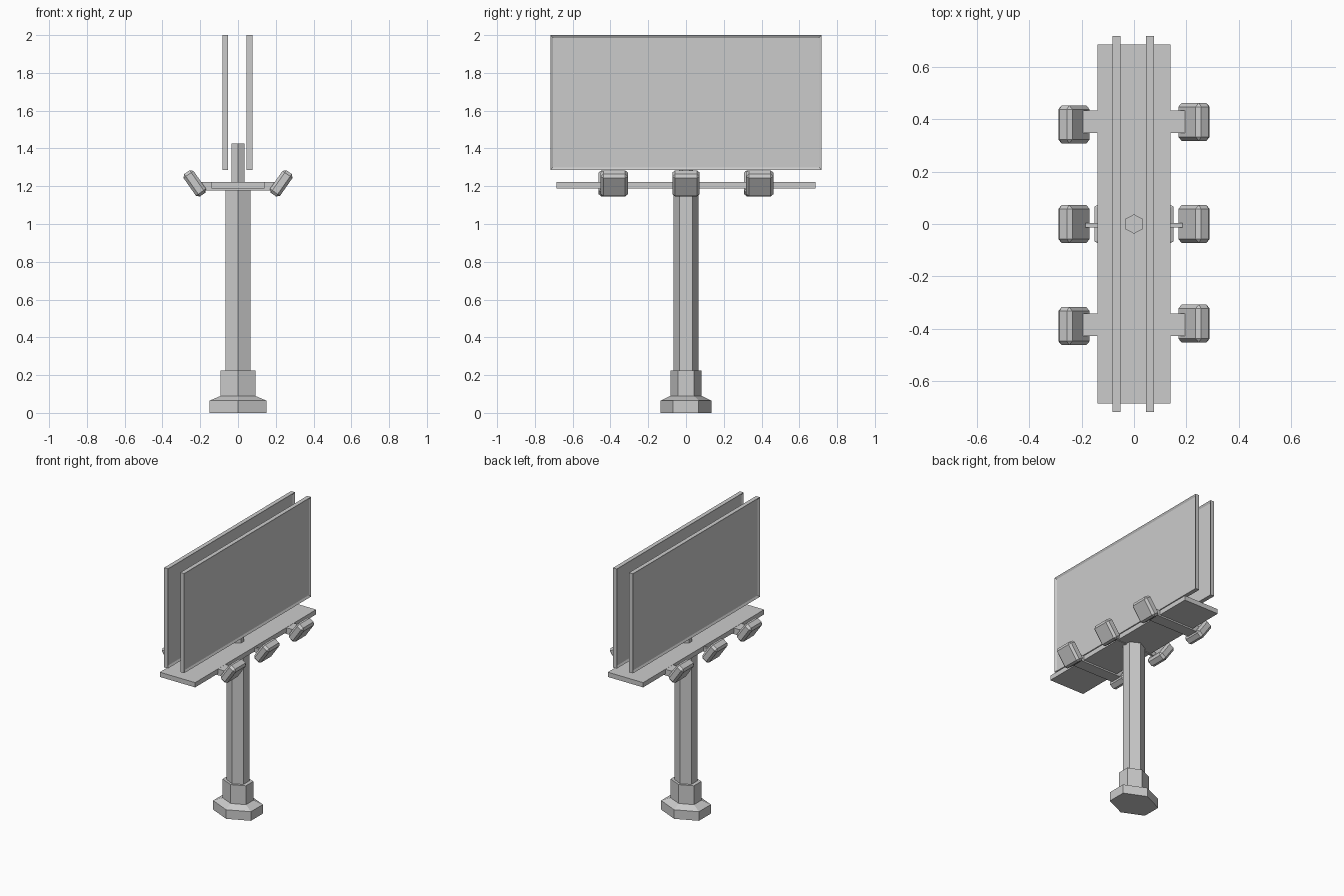
import bpy, bmesh
from math import radians, pi, sin, cos
from mathutils import Matrix, Vector

if "Cube" in bpy.data.objects:
    bpy.data.objects.remove(bpy.data.objects["Cube"])


def finish(name, bm):
    bmesh.ops.recalc_face_normals(bm, faces=bm.faces[:])
    mesh = bpy.data.meshes.new(name)
    bm.to_mesh(mesh)
    bm.free()
    ob = bpy.data.objects.new(name, mesh)
    bpy.context.collection.objects.link(ob)
    return ob


def hex_column(name, rings):
    """Six-sided column from (half width x, half depth y, z) rings, points on y."""
    bm = bmesh.new()
    loops = []
    for hx, hy, z in rings:
        loops.append([bm.verts.new((hx / cos(pi / 6) * sin(i * pi / 3),
                                    hy * cos(i * pi / 3), z)) for i in range(6)])
    for a, b in zip(loops, loops[1:]):
        for i in range(6):
            j = (i + 1) % 6
            bm.faces.new((a[i], a[j], b[j], b[i]))
    bm.faces.new(loops[0])
    bm.faces.new(loops[-1])
    return finish(name, bm)


def box_mesh(size):
    bm = bmesh.new()
    bmesh.ops.create_cube(bm, size=1, matrix=Matrix.Diagonal((*size, 1)))
    return bm


def box(name, center, size):
    ob = finish(name, box_mesh(size))
    ob.location = center
    return ob


# Foot, collar and pole
hex_column("foot", [(0.15, 0.135, 0), (0.15, 0.135, 0.065), (0.092, 0.083, 0.09)])
hex_column("collar", [(0.092, 0.083, 0.085), (0.092, 0.083, 0.225)])
hex_column("pole", [(0.066, 0.067, 0.22), (0.066, 0.067, 1.2)])
hex_column("upper_post", [(0.035, 0.037, 1.2), (0.035, 0.037, 1.425)])

# Walkway platform with lamp arms
box("platform", (0, 0, 1.206), (0.28, 1.37, 0.034))
for y in (-0.385, 0.39):
    box("lamp_plank", (0, y, 1.2), (0.4, 0.085, 0.044))
box("middle_lamp_rod", (0, -0.005, 1.2), (0.37, 0.016, 0.03))

# Display boards: frames with recessed panels on both faces
for x in (-0.067, 0.061):
    bm = box_mesh((0.03, 1.436, 0.714))
    sides = [f for f in bm.faces if abs(f.normal.x) > 0.9]
    bmesh.ops.inset_individual(bm, faces=sides, thickness=0.02)
    for f in sides:
        shift = Vector((-0.008 if f.calc_center_median().x > 0 else 0.008, 0, 0))
        bmesh.ops.translate(bm, verts=f.verts[:], vec=shift)
    finish("display_board", bm).location = (x, 0, 1.643)

# Chamfered floodlights tilted at the boards, other side turned by 180 degrees
for turn in (0, pi):
    for y in (-0.38, 0, 0.39):
        bm = box_mesh((0.145, 0.145, 0.065))
        bmesh.ops.bevel(bm, geom=bm.edges[:], offset=0.015, segments=1, affect='EDGES')
        lamp = finish("floodlight", bm)
        lamp.matrix_world = (Matrix.Rotation(turn, 4, 'Z')
                             @ Matrix.Translation((0.229, y, 1.215))
                             @ Matrix.Rotation(radians(-55), 4, 'Y'))
